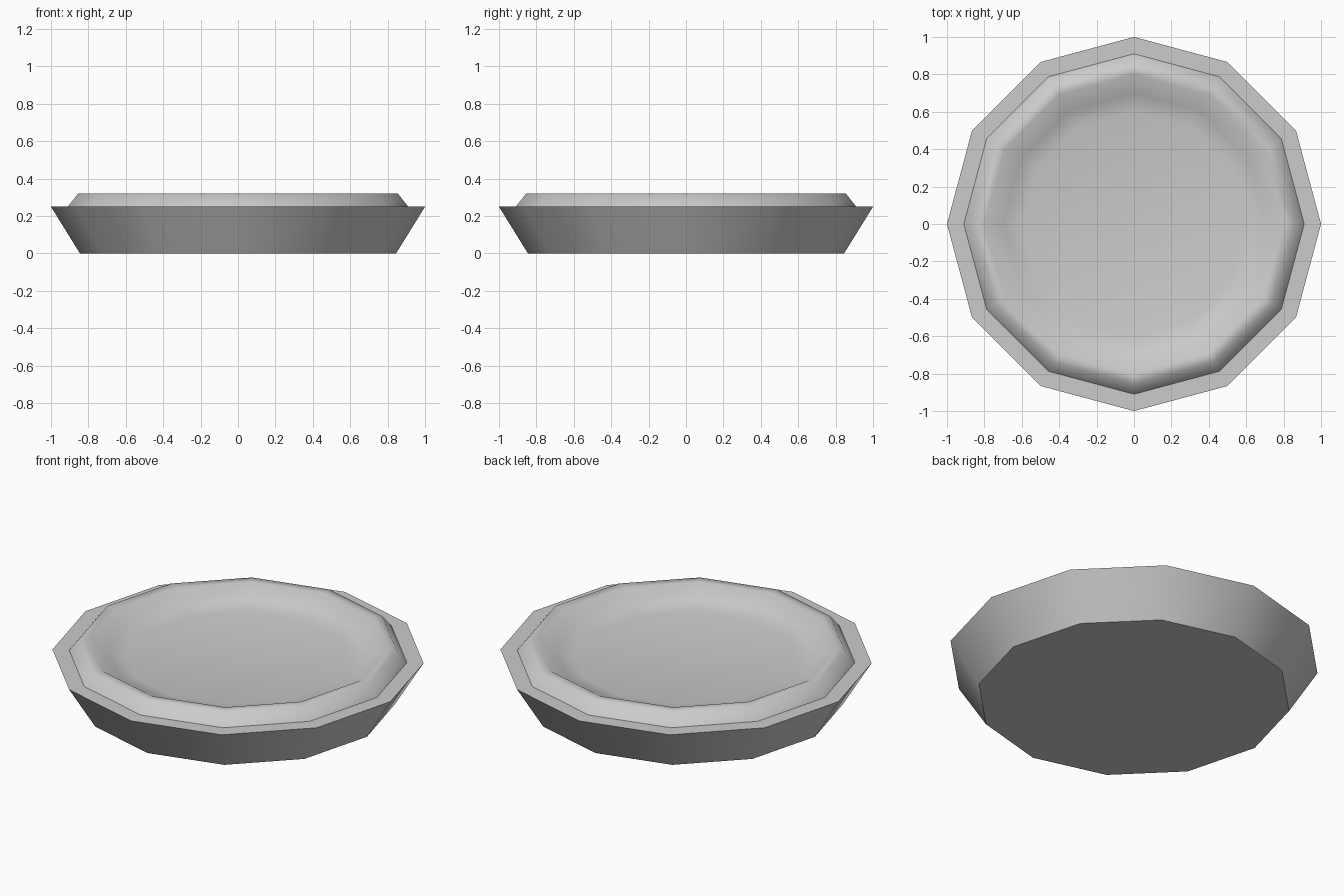
import bpy, bmesh, math

if "Cube" in bpy.data.objects:
    bpy.data.objects.remove(bpy.data.objects["Cube"])

SIDES = 12


def lathe(name, profile, cap_first=False, cap_last=False, angle=45):
    """Revolve (radius, z) points, listed from the outside underneath to the top centre."""
    bm = bmesh.new()
    rings = []
    for r, z in profile:
        rings.append([bm.verts.new((r * math.cos(2 * math.pi * i / SIDES),
                                    r * math.sin(2 * math.pi * i / SIDES), z))
                      for i in range(SIDES)])
    for a, b in zip(rings, rings[1:]):
        for i in range(SIDES):
            j = (i + 1) % SIDES
            bm.faces.new((a[i], a[j], b[j], b[i]))
    if cap_first:
        bm.faces.new(rings[0][::-1])
    if cap_last:
        bm.faces.new(rings[-1])
    mesh = bpy.data.meshes.new(name)
    bm.to_mesh(mesh)
    bm.free()
    obj = bpy.data.objects.new(name, mesh)
    bpy.context.collection.objects.link(obj)
    bpy.ops.object.select_all(action='DESELECT')
    obj.select_set(True)
    bpy.context.view_layer.objects.active = obj
    bpy.ops.object.shade_smooth_by_angle(angle=math.radians(angle))
    return obj


# Flared baking dish with a flat rim
lathe("pie_dish", [(0.845, 0), (1.0, 0.25), (0.91, 0.25)], cap_first=True)

# Raised crust ring sloping down to the flat filling
lathe("pie_crust", [(0.91, 0.25), (0.855, 0.32), (0.80, 0.32),
                    (0.70, 0.26), (0.60, 0.24)], cap_last=True, angle=60)
